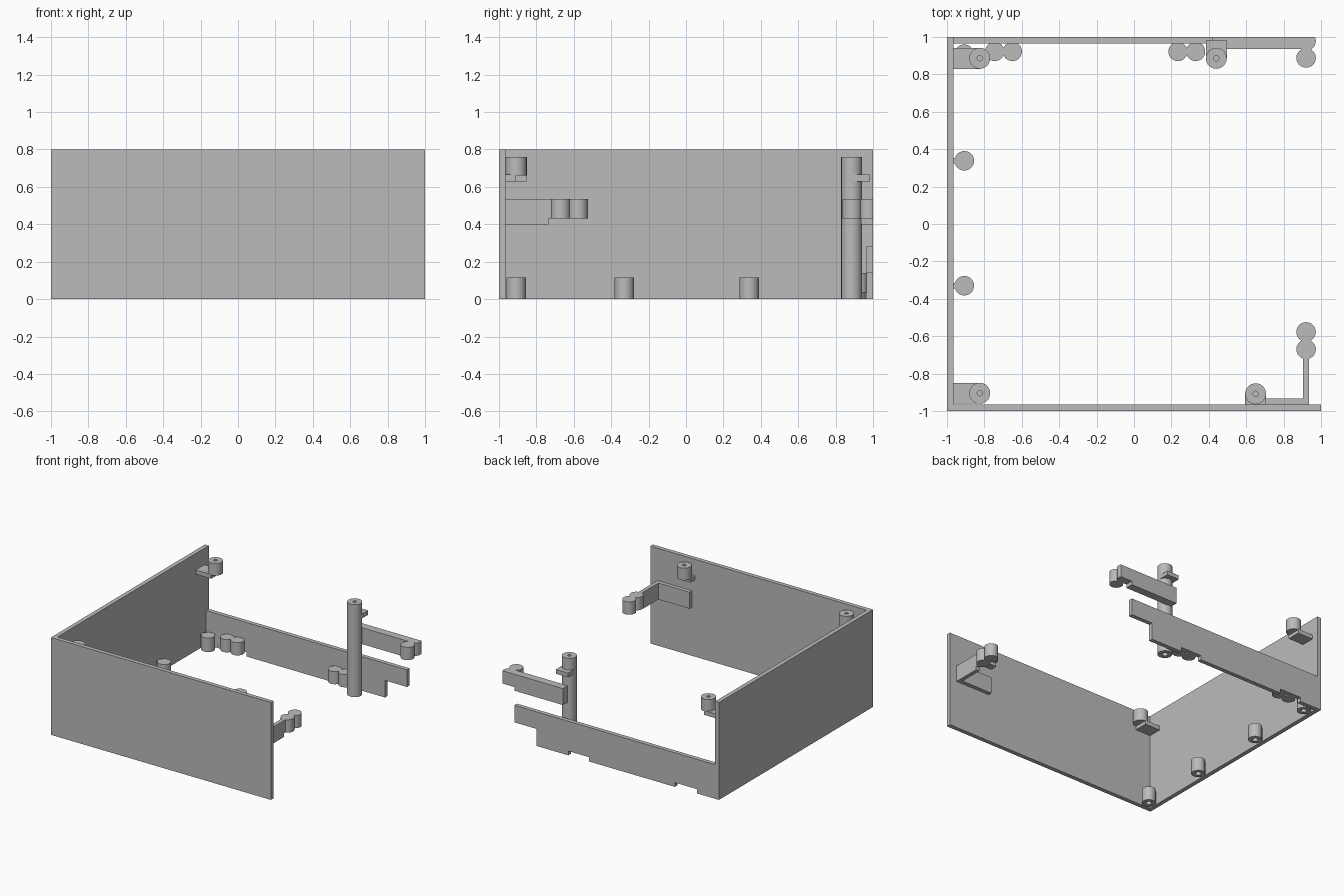
import bpy, bmesh, math
from mathutils import Vector

cube = bpy.data.objects.get("Cube")
if cube:
    bpy.data.objects.remove(cube, do_unlink=True)

grey = bpy.data.materials.new("plain grey")
grey.use_nodes = True
colour = (0.5, 0.5, 0.5, 1)
grey.diffuse_color = colour
grey.node_tree.nodes["Principled BSDF"].inputs["Base Color"].default_value = colour


def finish(name, bm, smooth=False):
    bmesh.ops.recalc_face_normals(bm, faces=bm.faces)
    mesh = bpy.data.meshes.new(name)
    bm.to_mesh(mesh)
    bm.free()
    mesh.materials.append(grey)
    obj = bpy.data.objects.new(name, mesh)
    bpy.context.collection.objects.link(obj)
    if smooth:
        bpy.ops.object.select_all(action="DESELECT")
        obj.select_set(True)
        bpy.context.view_layer.objects.active = obj
        bpy.ops.object.shade_smooth_by_angle(angle=math.radians(35))
    return obj


def slab(name, outline, direction):
    """Extrude a planar outline along a direction."""
    bm = bmesh.new()
    face = bm.faces.new([bm.verts.new(p) for p in outline])
    out = bmesh.ops.extrude_face_region(bm, geom=[face])
    moved = [v for v in out["geom"] if isinstance(v, bmesh.types.BMVert)]
    bmesh.ops.translate(bm, verts=moved, vec=Vector(direction))
    return finish(name, bm)


def box(name, x0, x1, y0, y1, z0, z1):
    base = [(x0, y0, z0), (x1, y0, z0), (x1, y1, z0), (x0, y1, z0)]
    return slab(name, base, (0, 0, z1 - z0))


def lathe(name, x, y, z0, z1, r, top_hole=0, bottom_hole=0, depth=0.09):
    """Round post with optional blind screw holes in its ends."""
    profile = [(0, z0)]
    if bottom_hole:
        profile = [(0, z0 + depth), (bottom_hole, z0 + depth), (bottom_hole, z0)]
    profile += [(r, z0), (r, z1)]
    if top_hole:
        profile += [(top_hole, z1), (top_hole, z1 - depth), (0, z1 - depth)]
    else:
        profile.append((0, z1))
    bm = bmesh.new()
    verts = [bm.verts.new((x + px, y, pz)) for px, pz in profile]
    edges = [bm.edges.new(pair) for pair in zip(verts, verts[1:])]
    bmesh.ops.spin(bm, geom=verts + edges, cent=(x, y, 0), axis=(0, 0, 1),
                   angle=math.tau, steps=48)
    bmesh.ops.remove_doubles(bm, verts=bm.verts, dist=0.0001)
    return finish(name, bm, smooth=True)


T = 0.035            # wall thickness
IN = 1 - T           # inner wall face
H = 0.8

# Tall walls, mitred together as one L-shaped sheet
slab("tall_walls", [(-1, -1, 0), (1, -1, 0), (1, -IN, 0), (-IN, -IN, 0),
                    (-IN, 1, 0), (-1, 1, 0)], (0, 0, H))

# Low back wall with notches under the peg pairs and a raised free end
low = [(-IN, 0), (-0.8, 0), (-0.8, 0.035), (-0.6, 0.035), (-0.6, 0),
       (0.18, 0), (0.18, 0.035), (0.37, 0.035), (0.37, 0), (0.66, 0),
       (0.66, 0.14), (0.86, 0.14), (0.86, 0.28), (-IN, 0.28)]
slab("low_back_wall", [(x, IN, z) for x, z in low], (0, T, 0))

# Peg pairs on the low wall
for i, x in enumerate((-0.745, -0.65, 0.235, 0.33)):
    lathe(f"low_peg_{i + 1}", x, 0.922, 0.035, 0.14, 0.051)

# Short bosses along the right wall, screwed from below
for i, y in enumerate((-0.908, -0.33, 0.338, 0.908)):
    lathe(f"floor_boss_{i + 1}", -0.907, y, 0, 0.115, 0.052, bottom_hole=0.022)
    box(f"floor_boss_tab_{i + 1}", -IN, -0.93, y - 0.015, y + 0.015, 0, 0.115)

# Upper bosses on shelves at the right wall
for name, y in (("front", -0.905), ("back", 0.886)):
    lathe(f"{name}_upper_boss", -0.825, y, 0.66, 0.76, 0.056, top_hole=0.014)
    box(f"{name}_upper_shelf", -IN, -0.825, y - 0.056, y + 0.056, 0.63, 0.665)

# Upper boss on the front wall
lathe("left_upper_boss", 0.65, -0.908, 0.66, 0.76, 0.056, top_hole=0.014)
box("left_upper_shelf", 0.594, 0.706, -IN, -0.908, 0.63, 0.665)

# Tall back post with its shelf
lathe("tall_post", 0.44, 0.886, 0, 0.76, 0.056, top_hole=0.014, bottom_hole=0.022)
box("post_shelf", 0.384, 0.496, 0.886, 0.982, 0.63, 0.665)

# Front bracket: plate on the wall, arm, and peg pair
box("bracket_plate", 0.62, 0.935, -IN, -0.932, 0.4, 0.535)
box("bracket_arm", 0.903, 0.935, -0.932, -0.735, 0.4, 0.535)
box("bracket_arm_tip", 0.903, 0.935, -0.735, -0.67, 0.43, 0.535)
for i, y in enumerate((-0.67, -0.577)):
    lathe(f"bracket_peg_{i + 1}", 0.92, y, 0.43, 0.535, 0.052)

# Back bar beside the tall post, ending in a peg pair
bar = [(0.42, 0.4), (0.86, 0.4), (0.86, 0.43), (0.92, 0.43), (0.92, 0.535), (0.42, 0.535)]
slab("back_bar", [(x, 0.935, z) for x, z in bar], (0, 0.065, 0))
lathe("back_bar_peg", 0.92, 0.888, 0.43, 0.535, 0.052)

# Outer peg, cut flat at the back
c, r = (0.92, 0.978), 0.052
a = math.asin((1 - c[1]) / r)
arc = [math.pi - a + (math.pi + 2 * a) * k / 24 for k in range(25)]
slab("back_bar_end", [(c[0] + r * math.cos(t), c[1] + r * math.sin(t), 0.43) for t in arc],
     (0, 0, 0.105))
